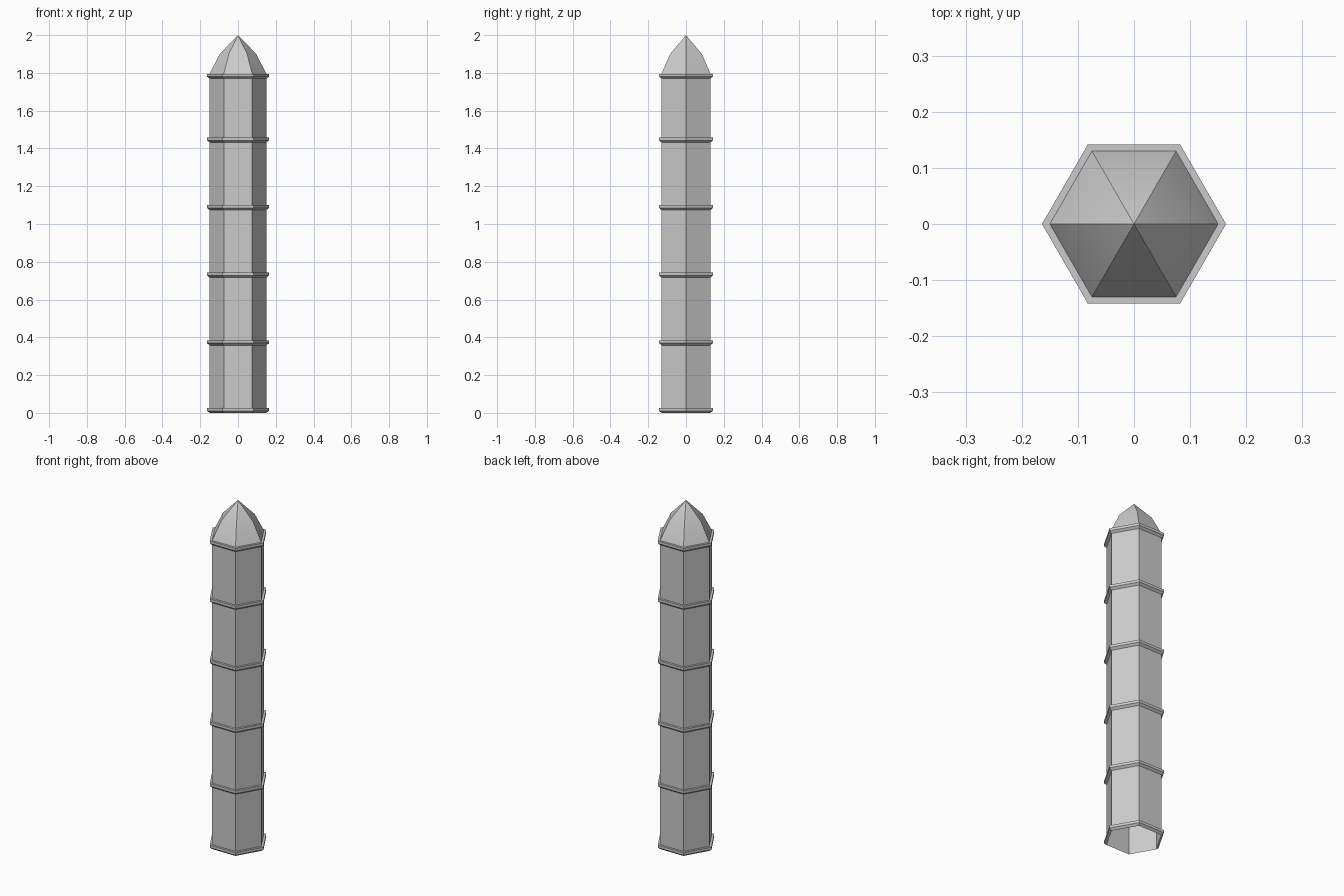
import bpy
import bmesh
from math import cos, sin, tau

cube = bpy.data.objects.get("Cube")
if cube:
    bpy.data.objects.remove(cube, do_unlink=True)

SIDES = 6
SHAFT_R = 0.15
BAND_R = 0.164
BAND_H = 0.026
SHOULDER = 1.795

stone = bpy.data.materials.new("light grey stone")
stone.use_nodes = True
grey = (0.6, 0.6, 0.6, 1)
stone.diffuse_color = grey
stone.node_tree.nodes["Principled BSDF"].inputs["Base Color"].default_value = grey


def hex_shell(name, profile, z=0.0):
    """Sweep a (radius, height) profile, listed bottom to top, around six sides."""
    bm = bmesh.new()
    rings = []
    for r, h in profile:
        if r == 0:
            rings.append([bm.verts.new((0, 0, h))] * SIDES)
        else:
            rings.append([bm.verts.new((r * cos(tau * i / SIDES),
                                        r * sin(tau * i / SIDES), h))
                          for i in range(SIDES)])
    for low, high in zip(rings, rings[1:]):
        for i in range(SIDES):
            j = (i + 1) % SIDES
            corners = [low[i], low[j], high[j], high[i]]
            bm.faces.new(list(dict.fromkeys(corners)))
    mesh = bpy.data.meshes.new(name)
    bm.to_mesh(mesh)
    bm.free()
    mesh.materials.append(stone)
    obj = bpy.data.objects.new(name, mesh)
    obj.location.z = z
    bpy.context.collection.objects.link(obj)
    return obj


# Hollow shaft, open underneath
hex_shell("shaft", [(SHAFT_R, 0), (SHAFT_R, SHOULDER)])

# Evenly spaced bands with a bevelled underside, plus one under the cap
band_profile = [(SHAFT_R, 0), (BAND_R, 0.011), (BAND_R, BAND_H), (SHAFT_R, BAND_H)]
heights = [0.358 * i for i in range(5)] + [SHOULDER - BAND_H]
for n, z in enumerate(heights, 1):
    hex_shell(f"band_{n}", band_profile, z)

# Pointed cap, softly curved up each facet
cap = hex_shell("cap", [(SHAFT_R, SHOULDER), (0.097, 1.9), (0, 2)])
bpy.ops.object.select_all(action="DESELECT")
cap.select_set(True)
bpy.context.view_layer.objects.active = cap
bpy.ops.object.shade_smooth_by_angle(angle=0.524)
